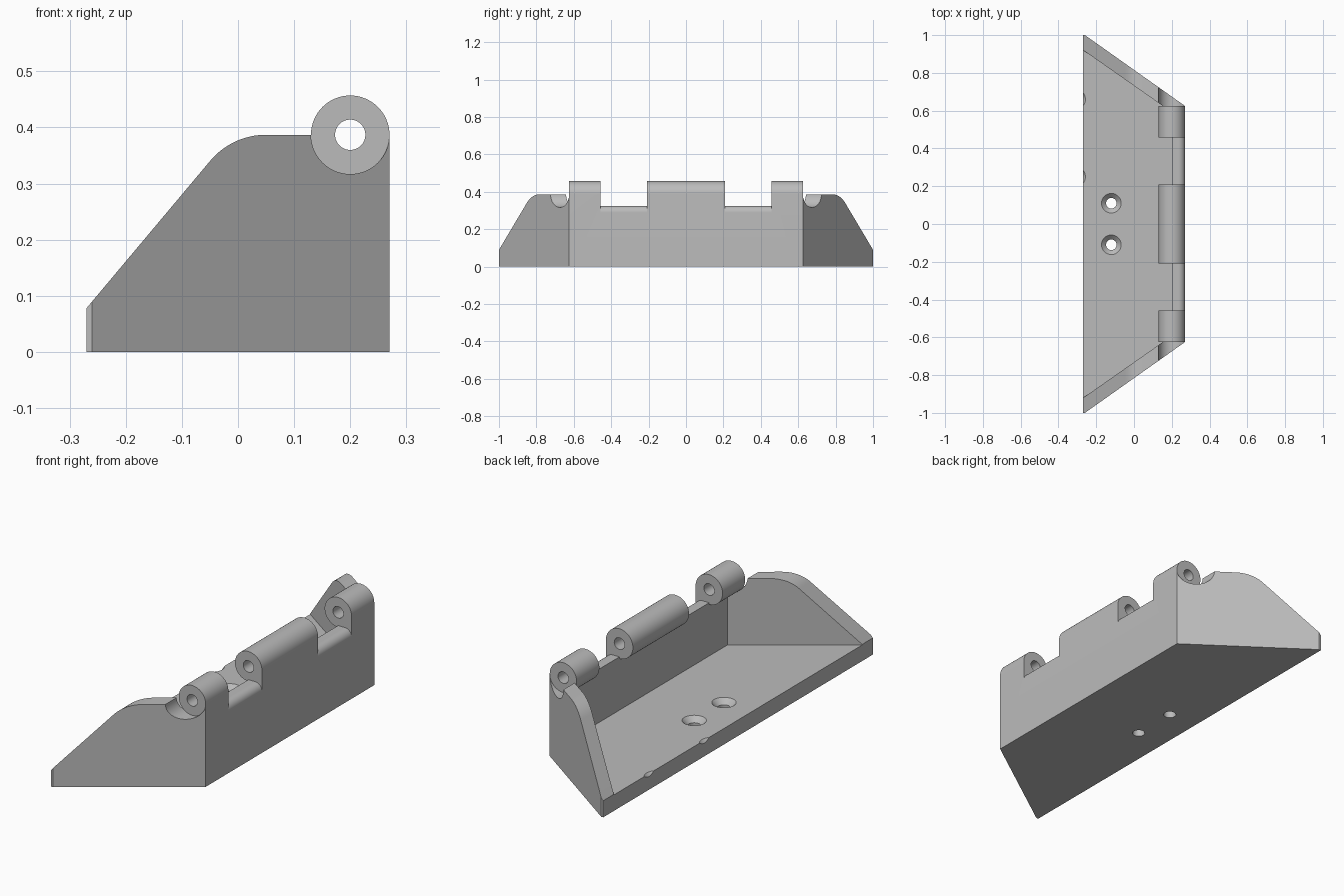
import bpy, bmesh
from math import sin, cos, radians
from mathutils import Matrix

cube = bpy.data.objects.get("Cube")
if cube:
    bpy.data.objects.remove(cube, do_unlink=True)

BARREL_X, BARREL_Z, BARREL_R = 0.2, 0.387, 0.07
BACK, EDGE, END, FLOOR = 0.27, -0.27, 0.625, 0.075


def finish(name, bm):
    bmesh.ops.recalc_face_normals(bm, faces=bm.faces)
    mesh = bpy.data.meshes.new(name)
    bm.to_mesh(mesh)
    bm.free()
    ob = bpy.data.objects.new(name, mesh)
    bpy.context.collection.objects.link(ob)
    return ob


def prism(name, points, axis, lo, hi):
    """Extrude a 2D outline along y or z."""
    bm = bmesh.new()
    place = (lambda a, b, t: (a, t, b)) if axis == "y" else (lambda a, b, t: (a, b, t))
    face = bm.faces.new([bm.verts.new(place(a, b, lo)) for a, b in points])
    ext = bmesh.ops.extrude_face_region(bm, geom=[face])
    moved = [v for v in ext["geom"] if isinstance(v, bmesh.types.BMVert)]
    bmesh.ops.translate(bm, verts=moved, vec=place(0, 0, hi - lo))
    return finish(name, bm)


def arc(cx, cz, r, start, end, n):
    steps = [radians(start + (end - start) * i / n) for i in range(n + 1)]
    return [(cx + r * cos(a), cz + r * sin(a)) for a in steps]


def barrel(name, r, lo, hi):
    return prism(name, arc(BARREL_X, BARREL_Z, r, 0, 360, 64)[:-1], "y", lo, hi)


def cone(name, x, y, z, r_low, r_high, depth):
    bm = bmesh.new()
    bmesh.ops.create_cone(bm, cap_ends=True, segments=40, radius1=r_low, radius2=r_high,
                          depth=depth, matrix=Matrix.Translation((x, y, z)))
    return finish(name, bm)


def combine(target, other, operation):
    mod = target.modifiers.new("combine", "BOOLEAN")
    mod.operation, mod.solver, mod.object = operation, "EXACT", other
    bpy.context.view_layer.objects.active = target
    bpy.ops.object.modifier_apply(modifier=mod.name)
    bpy.data.objects.remove(other, do_unlink=True)


# Outer shell: tapered plan trimmed by the sloping side outline
half = [(EDGE, 1), (-0.26, 1), (BACK, END)]
plan = half + [(x, -y) for x, y in reversed(half)]
bracket = prism("hinge_bracket", plan, "z", 0, BARREL_Z)
outline = [(-0.4, -0.1), (0.4, -0.1), (0.4, BARREL_Z)]
outline += arc(0.05, BARREL_Z - 0.13, 0.13, 90, 140, 16)
outline += [(EDGE, 0.078), (-0.4, 0.078)]
combine(bracket, prism("side_outline", outline, "y", -1.2, 1.2), "INTERSECT")

# Tray hollow
hollow = [(-0.4, 1.012), (BARREL_X, 0.592), (BARREL_X, -0.592), (-0.4, -1.012)]
combine(bracket, prism("hollow", hollow, "z", FLOOR, 0.8), "DIFFERENCE")

# Rounded low spans of the back wall, and clearance outside the end knuckles
span = [(0.1, 0.325)] + arc(BACK - 0.035, 0.29, 0.035, 90, 0, 12)
span += [(0.35, 0.29), (0.35, 0.6), (0.1, 0.6)]
for s in (-1, 1):
    combine(bracket, prism("span", span, "y", *sorted((s * 0.208, s * 0.457))), "DIFFERENCE")
    combine(bracket, barrel("clearance", BARREL_R, *sorted((s * END, s * 0.9))), "DIFFERENCE")

# Hinge knuckles and pin bore
for lo, hi in ((-END, -0.457), (-0.208, 0.208), (0.457, END)):
    combine(bracket, barrel("knuckle", BARREL_R, lo, hi), "UNION")
combine(bracket, barrel("pin_bore", 0.027, -1.1, 1.1), "DIFFERENCE")

# Countersunk screw holes in the floor, and shallow nicks on the open edge
for y in (-0.11, 0.11):
    combine(bracket, cone("screw_hole", -0.12, y, 0, 0.028, 0.028, 0.3), "DIFFERENCE")
    combine(bracket, cone("countersink", -0.12, y, FLOOR - 0.01, 0.022, 0.062, 0.04), "DIFFERENCE")
for y in (0.25, 0.66):
    combine(bracket, cone("nick", -0.312, y, FLOOR - 0.01, 0.025, 0.065, 0.04), "DIFFERENCE")

# Material and shading
grey = bpy.data.materials.new("plain_grey")
grey.use_nodes = True
colour = (0.5, 0.5, 0.5, 1)
grey.diffuse_color = colour
next(n for n in grey.node_tree.nodes if n.type == "BSDF_PRINCIPLED").inputs["Base Color"].default_value = colour
bracket.data.materials.clear()
bracket.data.materials.append(grey)
for poly in bracket.data.polygons:
    poly.material_index = 0
bpy.ops.object.select_all(action="DESELECT")
bracket.select_set(True)
bpy.context.view_layer.objects.active = bracket
bpy.ops.object.shade_smooth_by_angle(angle=radians(30))
